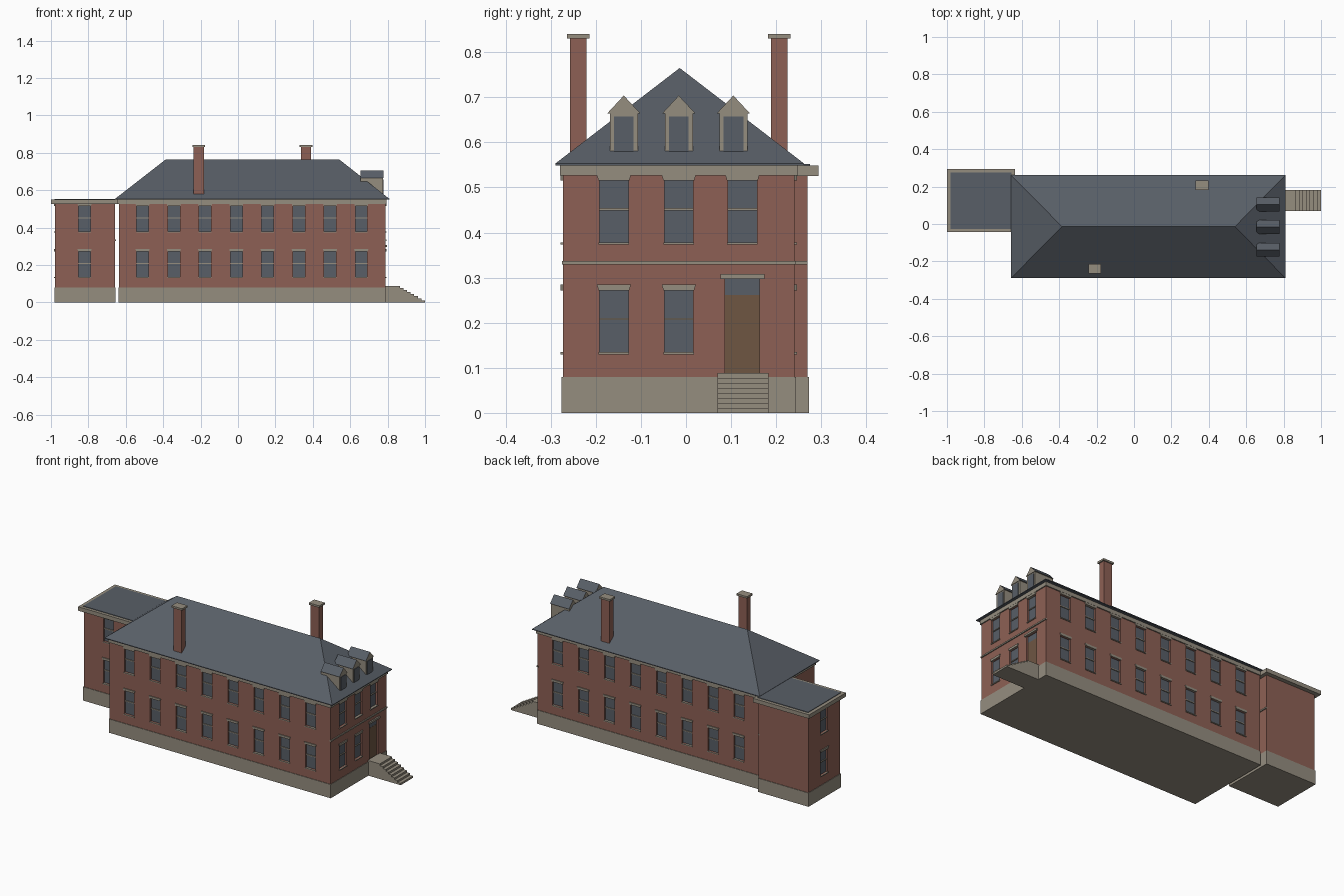
import bpy, bmesh
from mathutils import Vector

if "Cube" in bpy.data.objects:
    bpy.data.objects.remove(bpy.data.objects["Cube"], do_unlink=True)


def material(name, rgb):
    m = bpy.data.materials.new(name)
    m.use_nodes = True
    m.diffuse_color = (*rgb, 1)
    m.node_tree.nodes["Principled BSDF"].inputs["Base Color"].default_value = (*rgb, 1)
    return m


BRICK = material("red brick", (0.27, 0.118, 0.09))
STONE = material("pale stone", (0.3, 0.268, 0.213))
SLATE = material("slate", (0.098, 0.113, 0.135))
WOOD = material("brown door", (0.157, 0.093, 0.055))


def hull(bm, points):
    """Add a closed convex solid around the points."""
    verts = [bm.verts.new(p) for p in points]
    bmesh.ops.convex_hull(bm, input=verts)


def box(bm, x, y, z):
    hull(bm, [(a, b, c) for a in x for b in y for c in z])


def finish(name, bm, mat, rule=None, other=None):
    bmesh.ops.dissolve_limit(bm, angle_limit=0.01, verts=bm.verts, edges=bm.edges)
    bmesh.ops.recalc_face_normals(bm, faces=bm.faces)
    if rule:
        for f in bm.faces:
            f.material_index = int(rule(f))
    mesh = bpy.data.meshes.new(name)
    bm.to_mesh(mesh)
    bm.free()
    mesh.materials.append(mat)
    if other:
        mesh.materials.append(other)
    ob = bpy.data.objects.new(name, mesh)
    bpy.context.collection.objects.link(ob)
    return ob


def solid_box(name, x, y, z, mat):
    bm = bmesh.new()
    box(bm, x, y, z)
    return finish(name, bm, mat)


def facade(axis, plane, sign):
    """Return a function turning (along, out, up) into a world point."""
    def place(u, d, z):
        w = plane + sign * d
        return Vector((w, u, z)) if axis == "x" else Vector((u, w, z))
    return place


def fbox(bm, place, u, d, z, flare=0.0):
    c = (u[0] + u[1]) / 2
    hull(bm, [place(a + (flare if a > c else -flare) * k, b, z[k])
              for a in u for b in d for k in (0, 1)])


RECESS = 0.012
UPPER, LOWER = 0.378, 0.135


def building(name, x, y, windows, door=None):
    """Brick block with recessed sash windows on the listed facades."""
    cut, glass, trim = bmesh.new(), bmesh.new(), bmesh.new()
    for place, columns, floors in windows:
        for u in columns:
            for z in floors:
                pane, top = (u - 0.032, u + 0.032), z + 0.137
                fbox(cut, place, pane, (-RECESS, 0.02), (z, top))
                fbox(glass, place, pane, (-RECESS - 0.002, -RECESS + 0.002), (z, top))
                fbox(trim, place, pane, (-RECESS, -0.005), (z + 0.071, z + 0.076))
                fbox(trim, place, (u - 0.034, u + 0.034), (-RECESS, 0.005), (z - 0.005, z))
                fbox(trim, place, (u - 0.034, u + 0.034), (-RECESS, 0.005),
                     (top, top + 0.013), flare=0.004)
    if door:
        place, u = door
        span = (u - 0.038, u + 0.038)
        fbox(cut, place, span, (-RECESS, 0.02), (0.082, 0.297))
        fbox(glass, place, span, (-RECESS - 0.002, -RECESS + 0.002), (0.262, 0.297))
        fbox(trim, place, (u - 0.049, u + 0.049), (-RECESS, 0.008), (0.297, 0.308))
        panel = bmesh.new()
        fbox(panel, place, span, (-RECESS - 0.002, -RECESS + 0.003), (0.082, 0.262))
        finish("front_door", panel, WOOD)
    walls = solid_box(name + "_walls", x, y, (0.003, 0.53), BRICK)
    cutter = finish(name + "_cutter", cut, BRICK)
    cutter.hide_render = True
    mod = walls.modifiers.new("openings", "BOOLEAN")
    mod.operation, mod.solver, mod.object = "DIFFERENCE", "EXACT", cutter
    bpy.context.view_layer.objects.active = walls
    bpy.ops.object.modifier_apply(modifier=mod.name)
    bpy.data.objects.remove(cutter, do_unlink=True)
    finish(name + "_window_panes", glass, SLATE)
    finish(name + "_window_trim", trim, STONE)
    e = 0.003
    solid_box(name + "_foundation", (x[0] - e, x[1] + e), (y[0] - e, y[1] + e), (0, 0.08), STONE)


# Main block
MX, MY = (-0.637, 0.788), (-0.273, 0.241)
BOTH = (LOWER, UPPER)
long_columns = [-0.51 + 0.167 * i for i in range(8)]
end_wall = facade("x", MX[1], 1)
building("main", MX, MY, [
    (facade("y", MY[0], -1), long_columns, BOTH),
    (facade("y", MY[1], 1), long_columns, BOTH),
    (end_wall, (-0.16, -0.016), BOTH),
    (end_wall, (0.125,), (UPPER,)),
], door=(end_wall, 0.125))
solid_box("main_cornice", (MX[0] - 0.006, MX[1] + 0.006), (MY[0] - 0.006, MY[1] + 0.006),
          (0.527, 0.551), STONE)
solid_box("main_belt_course", (MX[1] - 0.005, MX[1] + 0.006), (MY[0] - 0.002, MY[1] + 0.002),
          (0.329, 0.337), STONE)

# Rear wing
WX, WY = (-0.978, -0.658), (-0.022, 0.27)
building("wing", WX, WY, [
    (facade("y", WY[0], -1), (-0.82,), BOTH),
    (facade("x", WX[0], -1), (0.125,), BOTH),
])
solid_box("wing_belt_course", (WX[1] - 0.005, WX[1] + 0.006), WY, (0.329, 0.337), STONE)
solid_box("wing_cornice", (-1.0, -0.637), (-0.044, 0.294), (0.526, 0.549), STONE)
solid_box("wing_flat_roof", (-0.98, -0.655), (-0.026, 0.275), (0.54, 0.552), SLATE)

# Hipped roof
RY = -0.014
roof = bmesh.new()
eaves = [(x, y, z) for x in (-0.658, 0.81) for y in (-0.29, 0.262) for z in (0.549, 0.553)]
hull(roof, eaves + [(-0.385, RY, 0.765), (0.54, RY, 0.765)])
finish("hipped_roof", roof, SLATE)

# Dormers on the end hip
for i, y in enumerate((-0.138, -0.016, 0.105), 1):
    solid_box(f"dormer_body_{i}", (0.655, 0.774), (y - 0.031, y + 0.031), (0.575, 0.666), STONE)
    solid_box(f"dormer_window_{i}", (0.77, 0.777), (y - 0.022, y + 0.022), (0.58, 0.657), SLATE)
    gable = bmesh.new()
    hull(gable, [(x, y + s * w, z) for x in (0.655, 0.777)
                 for s, w, z in ((-1, 0.037, 0.664), (1, 0.037, 0.664), (1, 0, 0.704))])
    finish(f"dormer_roof_{i}", gable, STONE, lambda f: f.normal.z > 0.3, SLATE)

# Chimneys
for name, x, y in (("front", -0.21, -0.239), ("back", 0.363, 0.207)):
    solid_box(name + "_chimney", (x - 0.027, x + 0.027), (y - 0.018, y + 0.018), (0.54, 0.832), BRICK)
    solid_box(name + "_chimney_cap", (x - 0.034, x + 0.034), (y - 0.025, y + 0.025),
              (0.83, 0.841), STONE)

# Entrance stairs
STEPS = 8
profile = [(0.785, 0), (0.785, 0.088)]
for i in range(STEPS):
    x = 0.865 + 0.135 * i / (STEPS - 1)
    z = 0.088 * (STEPS - i) / STEPS
    profile += [(x, z), (x, z - 0.088 / STEPS)]
stairs = bmesh.new()
face = stairs.faces.new([stairs.verts.new((x, 0.07, z)) for x, z in profile])
side = bmesh.ops.extrude_face_region(stairs, geom=[face])["geom"]
bmesh.ops.translate(stairs, vec=(0, 0.113, 0),
                    verts=[v for v in side if isinstance(v, bmesh.types.BMVert)])
finish("entrance_stairs", stairs, STONE)
